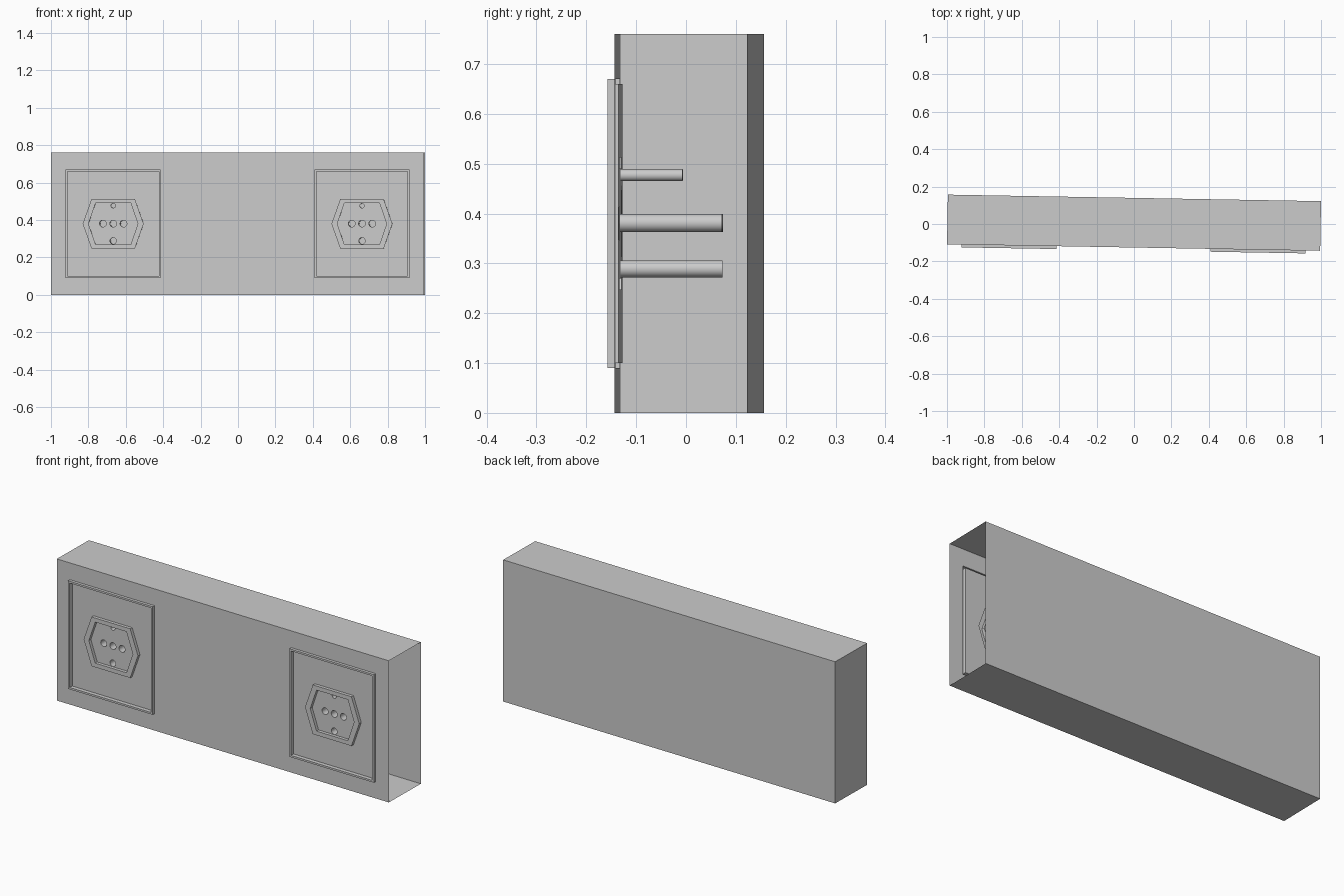
import bpy, bmesh
from math import cos, sin, pi, radians
from mathutils import Matrix

if "Cube" in bpy.data.objects:
    bpy.data.objects.remove(bpy.data.objects["Cube"])

L, H = 0.9977, 0.76            # half length and height of the casing
FRONT, BACK = -0.1257, 0.1395  # local y of front and back walls
RIM = FRONT - 0.0154           # front of the raised plate rim
PANEL = FRONT + 0.006          # sunken panel behind the rim
HEX = FRONT - 0.011            # front of the raised hexagonal surround
MID = 0.38                     # height of the socket centres
PITCH = 2 * L / 3              # three equal bays
TILT = Matrix.Rotation(radians(-1), 4, 'Z')


def rect(cx, cz, hx, hz):
    return [(cx - hx, cz - hz), (cx + hx, cz - hz), (cx + hx, cz + hz), (cx - hx, cz + hz)]


def hexagon(cx, tip, flat, h):
    return [(cx + x, MID + z) for x, z in
            [(tip, 0), (flat, h), (-flat, h), (-tip, 0), (-flat, -h), (flat, -h)]]


def circle(cx, cz, r, n=32):
    return [(cx + r * cos(2 * pi * i / n), cz + r * sin(2 * pi * i / n)) for i in range(n)]


def loop(bm, pts, y):
    vs = [bm.verts.new((x, y, z)) for x, z in pts]
    es = [bm.edges.new((vs[i - 1], vs[i])) for i in range(len(vs))]
    return vs, es


def bridge(bm, a, b):
    n = len(a)
    for i in range(n):
        bm.faces.new((a[i - 1], a[i], b[i], b[i - 1]))


def fill(bm, *loops):
    bmesh.ops.triangle_fill(bm, edges=[e for l in loops for e in l[1]],
                            use_beauty=True, normal=(0, -1, 0))


def finish(bm, name, face_front=True):
    bmesh.ops.remove_doubles(bm, verts=bm.verts, dist=1e-6)
    bmesh.ops.recalc_face_normals(bm, faces=bm.faces)
    bm.normal_update()
    if face_front and sum(f.normal.y * f.calc_area() for f in bm.faces) > 0:
        bmesh.ops.reverse_faces(bm, faces=bm.faces)
    bm.transform(TILT)
    me = bpy.data.meshes.new(name)
    bm.to_mesh(me)
    bm.free()
    ob = bpy.data.objects.new(name, me)
    bpy.context.collection.objects.link(ob)
    return ob


# casing: thin shell, closed on the left and open on the right
bm = bmesh.new()
outline = rect(0, H / 2, L, H / 2)
f = loop(bm, outline, FRONT)
b = loop(bm, outline, BACK)
for i in (0, 2, 3):            # bottom, top, left end
    j = (i + 1) % 4
    bm.faces.new((f[0][i], f[0][j], b[0][j], b[0][i]))
bm.faces.new(b[0])
openings = [loop(bm, rect(s * PITCH, MID, 0.254, 0.29), FRONT) for s in (-1, 1)]
fill(bm, f, *openings)
finish(bm, "casing", False)

# inner partitions between the bays
for side, s in (("left", -1), ("right", 1)):
    bm = bmesh.new()
    x = s * PITCH / 2
    bm.faces.new([bm.verts.new((x, y, z)) for y, z in
                  [(FRONT, 0), (BACK, 0), (BACK, H), (FRONT, H)]])
    finish(bm, "partition_" + side, False)

for side, s in (("left", -1), ("right", 1)):
    cx = s * PITCH
    # faceplate: raised rim around a sunken panel
    bm = bmesh.new()
    outer, inner = rect(cx, MID, 0.254, 0.29), rect(cx, MID, 0.244, 0.28)
    rings = [loop(bm, p, y) for p, y in
             ((outer, FRONT), (outer, RIM), (inner, RIM), (inner, PANEL))]
    for p, q in zip(rings, rings[1:]):
        bridge(bm, p[0], q[0])
    hole = loop(bm, hexagon(cx, 0.163, 0.116, 0.132), PANEL)
    fill(bm, rings[-1], hole)
    finish(bm, "faceplate_" + side)

    # socket: raised hexagonal surround with a sunken floor and deep pin wells
    bm = bmesh.new()
    outer, inner = hexagon(cx, 0.163, 0.116, 0.132), hexagon(cx, 0.132, 0.094, 0.110)
    rings = [loop(bm, p, y) for p, y in
             ((outer, PANEL), (outer, HEX), (inner, HEX), (inner, PANEL))]
    for p, q in zip(rings, rings[1:]):
        bridge(bm, p[0], q[0])
    mouths = []
    for dx, z, r, end in ((-0.055, 0.381, 0.018, 0.085), (0, 0.381, 0.018, 0.085),
                          (0.055, 0.381, 0.018, 0.085), (0, 0.289, 0.017, 0.085),
                          (0, 0.477, 0.012, 0.005)):
        c = circle(cx + dx, z, r)
        mouth, bottom = loop(bm, c, PANEL), loop(bm, c, end)
        bridge(bm, mouth[0], bottom[0])
        bm.faces.new(bottom[0])
        mouths.append(mouth)
    fill(bm, rings[-1], *mouths)
    ob = finish(bm, "socket_" + side)
    bpy.ops.object.select_all(action='DESELECT')
    ob.select_set(True)
    bpy.context.view_layer.objects.active = ob
    bpy.ops.object.shade_smooth_by_angle(angle=radians(30))
